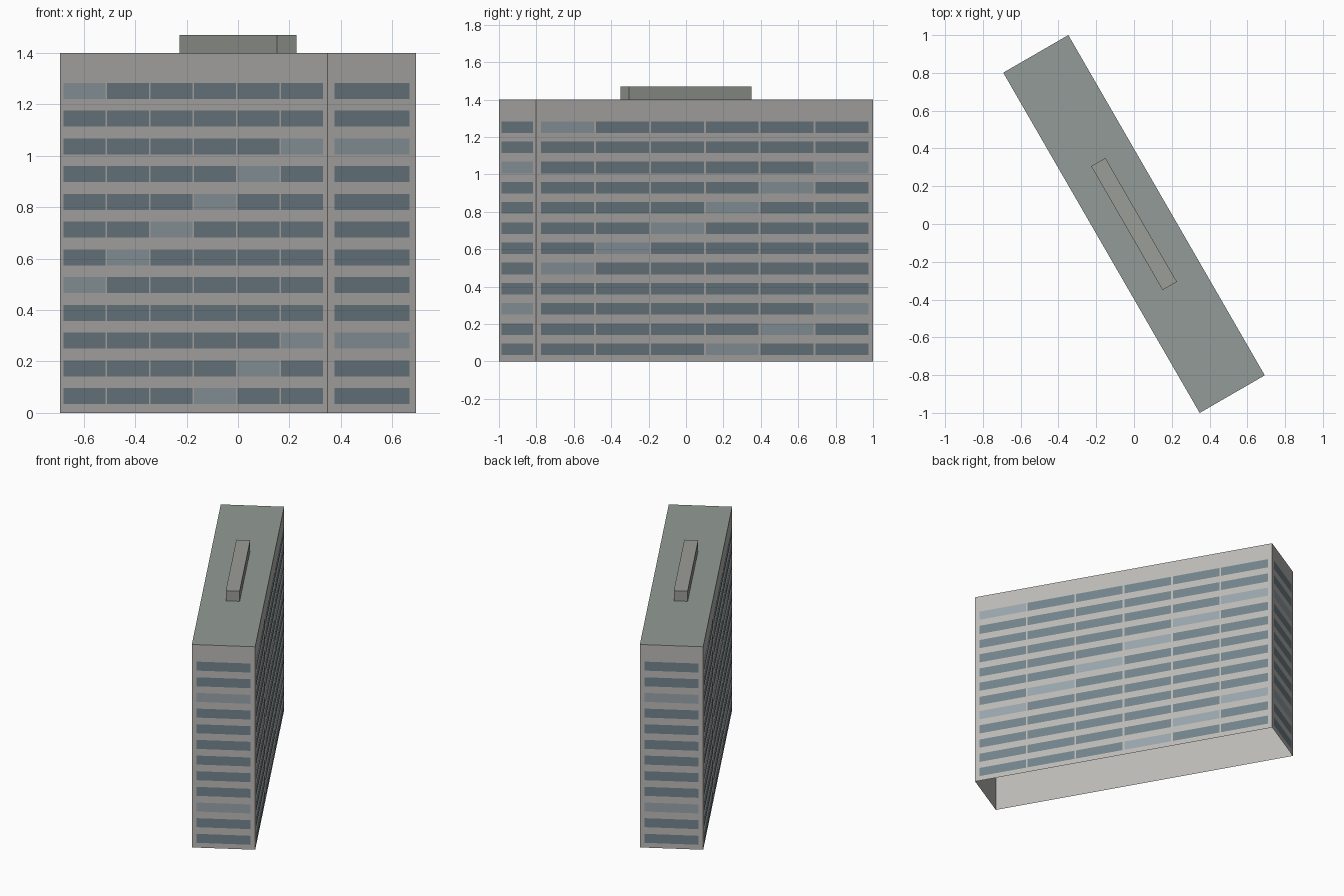
import bpy, bmesh, math
from mathutils import Matrix

if "Cube" in bpy.data.objects:
    bpy.data.objects.remove(bpy.data.objects["Cube"])

L, W, H = 2.08, 0.398, 1.40           # slab length, depth, height
ROWS, Z0, PITCH, WIN_H = 12, 0.034, 0.108, 0.062
MARGIN, GAP, OUT = 0.03, 0.012, 0.002
TURN = Matrix.Rotation(math.radians(-60), 4, 'Z')


def material(name, rgb):
    m = bpy.data.materials.new(name)
    m.diffuse_color = (*rgb, 1)
    m.use_nodes = True
    m.node_tree.nodes["Principled BSDF"].inputs["Base Color"].default_value = m.diffuse_color
    return m


WALL = material("concrete", (0.50, 0.49, 0.47))
ROOF = material("roof_grey", (0.29, 0.33, 0.31))
HOUSING = material("housing_grey", (0.33, 0.34, 0.31))
DARK = material("dark_glass", (0.17, 0.23, 0.26))
LIGHT = material("light_glass", (0.31, 0.37, 0.41))


def finish(name, bm, mats):
    bm.transform(TURN)
    me = bpy.data.meshes.new(name)
    bm.to_mesh(me)
    bm.free()
    for m in mats:
        me.materials.append(m)
    ob = bpy.data.objects.new(name, me)
    bpy.context.collection.objects.link(ob)


def open_box(name, size, z, mats):
    """Box without a bottom; the top face uses the last material."""
    bm = bmesh.new()
    bmesh.ops.create_cube(bm, size=1, matrix=Matrix.Translation((0, 0, z + size[2] / 2))
                          @ Matrix.Diagonal((*size, 1)))
    bm.normal_update()
    bottom = [f for f in bm.faces if f.normal.z < -0.5]
    bmesh.ops.delete(bm, geom=bottom, context='FACES')
    for f in bm.faces:
        f.material_index = len(mats) - 1 if f.normal.z > 0.5 else 0
    finish(name, bm, mats)


def windows(name, length, depth, cols, first, angle):
    """Grid of panes on one facade, with a diagonal of lighter panes."""
    bm = bmesh.new()
    pitch = (length - 2 * MARGIN + GAP) / cols
    y = -depth / 2 - OUT
    for r in range(ROWS):
        z = Z0 + r * PITCH
        for c in range(cols):
            x = -length / 2 + MARGIN + c * pitch
            x2 = x + pitch - GAP
            f = bm.faces.new([bm.verts.new(p) for p in (
                (x, y, z), (x2, y, z), (x2, y, z + WIN_H), (x, y, z + WIN_H))])
            f.material_index = int((r + 3) % 7 == c + first)
    bm.transform(Matrix.Rotation(angle, 4, 'Z'))
    finish(name, bm, [DARK, LIGHT])


# Main slab and rooftop housing
open_box("tower_block", (L, W, H), 0, [WALL, ROOF])
open_box("rooftop_housing", (0.757, 0.087, 0.07), H, [HOUSING])

# Window bands on all four facades
for i, side in enumerate(("front", "back")):
    windows(side + "_windows", L, W, 6, 0, i * math.pi)
    windows(side + "_end_windows", W, L, 1, 5, (i + 0.5) * math.pi)
